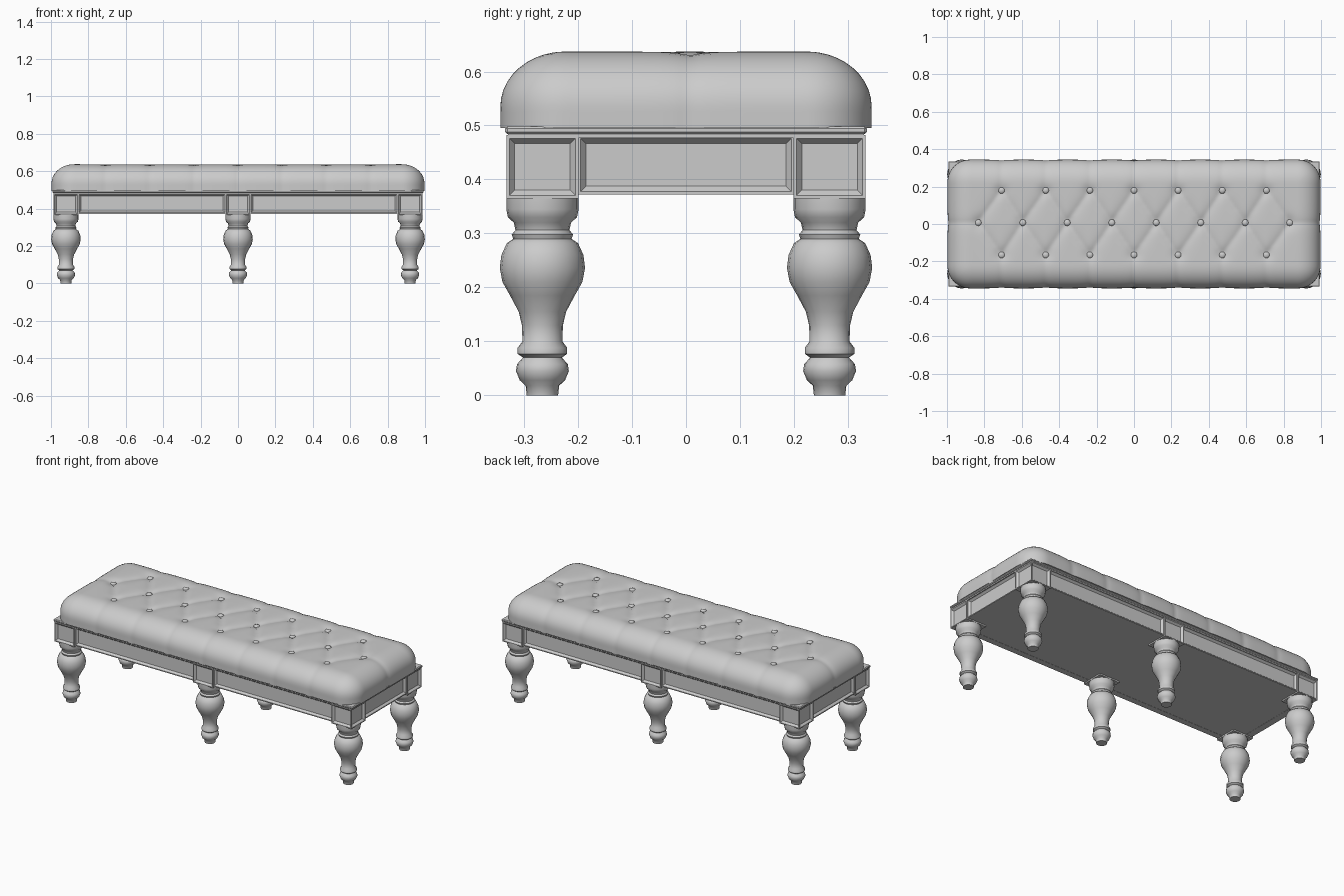
import bpy, bmesh, math
from mathutils import Vector, Matrix

cube = bpy.data.objects.get("Cube")
if cube:
    bpy.data.objects.remove(cube, do_unlink=True)

grey = bpy.data.materials.new("plain_grey")
grey.use_nodes = True
grey.diffuse_color = (0.6, 0.6, 0.6, 1)
grey.node_tree.nodes["Principled BSDF"].inputs["Base Color"].default_value = grey.diffuse_color


def finish(name, bm, smooth=None):
    """Turn a bmesh into a named object with the shared material."""
    bmesh.ops.recalc_face_normals(bm, faces=bm.faces)
    mesh = bpy.data.meshes.new(name)
    bm.to_mesh(mesh)
    bm.free()
    mesh.materials.append(grey)
    obj = bpy.data.objects.new(name, mesh)
    bpy.context.collection.objects.link(obj)
    if smooth:
        bpy.ops.object.select_all(action="DESELECT")
        obj.select_set(True)
        bpy.context.view_layer.objects.active = obj
        bpy.ops.object.shade_smooth_by_angle(angle=math.radians(smooth))
    return obj


def box(name, low, high, panels=(), border=0.008, slope=0.014, depth=0.012):
    """Box between two corners, with sunken panels on faces turned to the given directions."""
    low, high = Vector(low), Vector(high)
    bm = bmesh.new()
    bmesh.ops.create_cube(bm, size=1)
    for v in bm.verts:
        v.co = (low + high) / 2 + v.co * (high - low)
    bm.normal_update()
    faces = [f for f in bm.faces if any(f.normal.dot(Vector(d)) > 0.9 for d in panels)]
    if faces:
        bmesh.ops.inset_individual(bm, faces=faces, thickness=border)
        bmesh.ops.inset_individual(bm, faces=faces, thickness=slope, depth=-depth)
    return finish(name, bm)


# Turned legs with square panelled blocks above
LEG_PROFILE = [(0, 0), (.029, 0), (.031, .018), (.042, .028), (.049, .045), (.047, .058),
               (.036, .07), (.046, .077), (.046, .088), (.037, .1), (.038, .13), (.044, .155),
               (.06, .185), (.074, .21), (.079, .236), (.076, .26), (.066, .282), (.054, .29),
               (.057, .298), (.05, .306), (.053, .32), (.064, .33), (.067, .345), (.067, .368)]


def leg(name, x, y):
    bm = bmesh.new()
    verts = [bm.verts.new((r, 0, z)) for r, z in LEG_PROFILE]
    edges = [bm.edges.new(pair) for pair in zip(verts, verts[1:])]
    bmesh.ops.spin(bm, geom=verts + edges, cent=(0, 0, 0), axis=(0, 0, 1),
                   angle=math.tau, steps=20, use_duplicate=False)
    bmesh.ops.remove_doubles(bm, verts=bm.verts, dist=0.0005)
    bmesh.ops.translate(bm, verts=bm.verts, vec=(x, y, 0))
    finish(name, bm, 50)


LEG_X, LEG_Y, BLOCK = 0.92, 0.266, 0.067
for x, column in ((-LEG_X, "right"), (0, "middle"), (LEG_X, "left")):
    for sy, row in ((-1, "front"), (1, "back")):
        y = sy * LEG_Y
        leg(f"{row}_{column}_leg", x, y)
        sides = [(0, sy, 0)] + ([(math.copysign(1, x), 0, 0)] if x else [])
        box(f"{row}_{column}_block", (x - BLOCK, y - BLOCK, .365), (x + BLOCK, y + BLOCK, .482), sides)

# Panelled aprons between the blocks
inner, outer = BLOCK - .002, LEG_X - BLOCK + .002
for s in (-1, 1):
    row, side = ("front", "right") if s < 0 else ("back", "left")
    ys = sorted((s * .29, s * .326))
    for x0, x1, half in ((-outer, -inner, "right"), (inner, outer, "left")):
        box(f"{row}_{half}_apron", (x0, ys[0], .372), (x1, ys[1], .482), [(0, s, 0)])
    xs = sorted((s * .94, s * .98))
    end = LEG_Y - BLOCK + .002
    box(f"{side}_end_apron", (xs[0], -end, .372), (xs[1], end, .482), [(s, 0, 0)])

# Underside board and the ledge below the cushion
box("underside_board", (-.965, -.312, .373), (.965, .312, .385))
box("cove_strip", (-.986, -.33, .477), (.986, .33, .486))
ledge = box("seat_ledge", (-.993, -.335, .484), (.993, .335, .498))
bevel = ledge.modifiers.new("soft_edge", "BEVEL")
bevel.width = .004

# Button layout: outer rows of seven, middle row of eight
STEP, ROW, MID = .236, .173, .007
outer_x = [(i - 3) * STEP for i in range(7)]
middle_x = [(i - 3.5) * STEP * 1.008 for i in range(8)]
buttons = [Vector((x, MID + s * ROW)) for x in outer_x for s in (-1, 1)]
buttons += [Vector((x, MID)) for x in middle_x]

# Tufting folds: diagonals between rows, then pleats running over the edges
folds = []
for i, x in enumerate(outer_x):
    for s in (-1, 1):
        top = Vector((x, MID + s * ROW))
        folds += [(top, Vector((middle_x[k], MID)), .011) for k in (i, i + 1)]
        folds.append((top, Vector((x, s * .45)), .006))
for s in (-1, 1):
    folds.append((Vector((s * middle_x[-1], MID)), Vector((s * 1.2, MID)), .006))


def tuft_depth(p):
    """Depth of the tufting at a point of the cushion."""
    depth = 0
    for a, b, amount in folds:
        d = b - a
        t = min(max((p - a).dot(d) / d.length_squared, 0), 1)
        depth = max(depth, amount * math.exp(-(p - a - d * t).length / .025))
    near = min((p - b).length for b in buttons)
    return depth + .008 * math.exp(-(near / .035) ** 2)


# Cushion: a grid draped over a rounded block
CORE_X, CORE_Y, RADIUS, RISE, SHOULDER = .877, .224, .12, .102, .535
DROP = 1.4
bm = bmesh.new()
bmesh.ops.create_grid(bm, x_segments=170, y_segments=66, size=1)
for v in bm.verts:
    p = Vector((v.co.x * (CORE_X + DROP * RADIUS), v.co.y * (CORE_Y + DROP * RADIUS)))
    core = Vector((min(max(p.x, -CORE_X), CORE_X), min(max(p.y, -CORE_Y), CORE_Y)))
    over = (p - core) / RADIUS
    reach = max(abs(over.x), abs(over.y))
    out = over.normalized() if reach > 0 else Vector((0, 0))
    turn = min(reach, 1) * math.pi / 2
    flat = core + out * RADIUS * math.sin(turn)
    z = SHOULDER + RISE * math.cos(turn) - max(reach - 1, 0) / (DROP - 1) * (SHOULDER - .495)
    normal = Vector((out.x * math.sin(turn), out.y * math.sin(turn), math.cos(turn)))
    v.co = Vector((flat.x, flat.y, z)) - normal * tuft_depth(p)
bmesh.ops.contextual_create(bm, geom=[e for e in bm.edges if e.is_boundary])
finish("tufted_cushion", bm, 60)

# Buttons
bm = bmesh.new()
for b in buttons:
    place = Matrix.Translation((b.x, b.y, .621)) @ Matrix.Diagonal((1, 1, .55, 1))
    bmesh.ops.create_uvsphere(bm, u_segments=12, v_segments=8, radius=.018, matrix=place)
finish("cushion_buttons", bm, 60)
